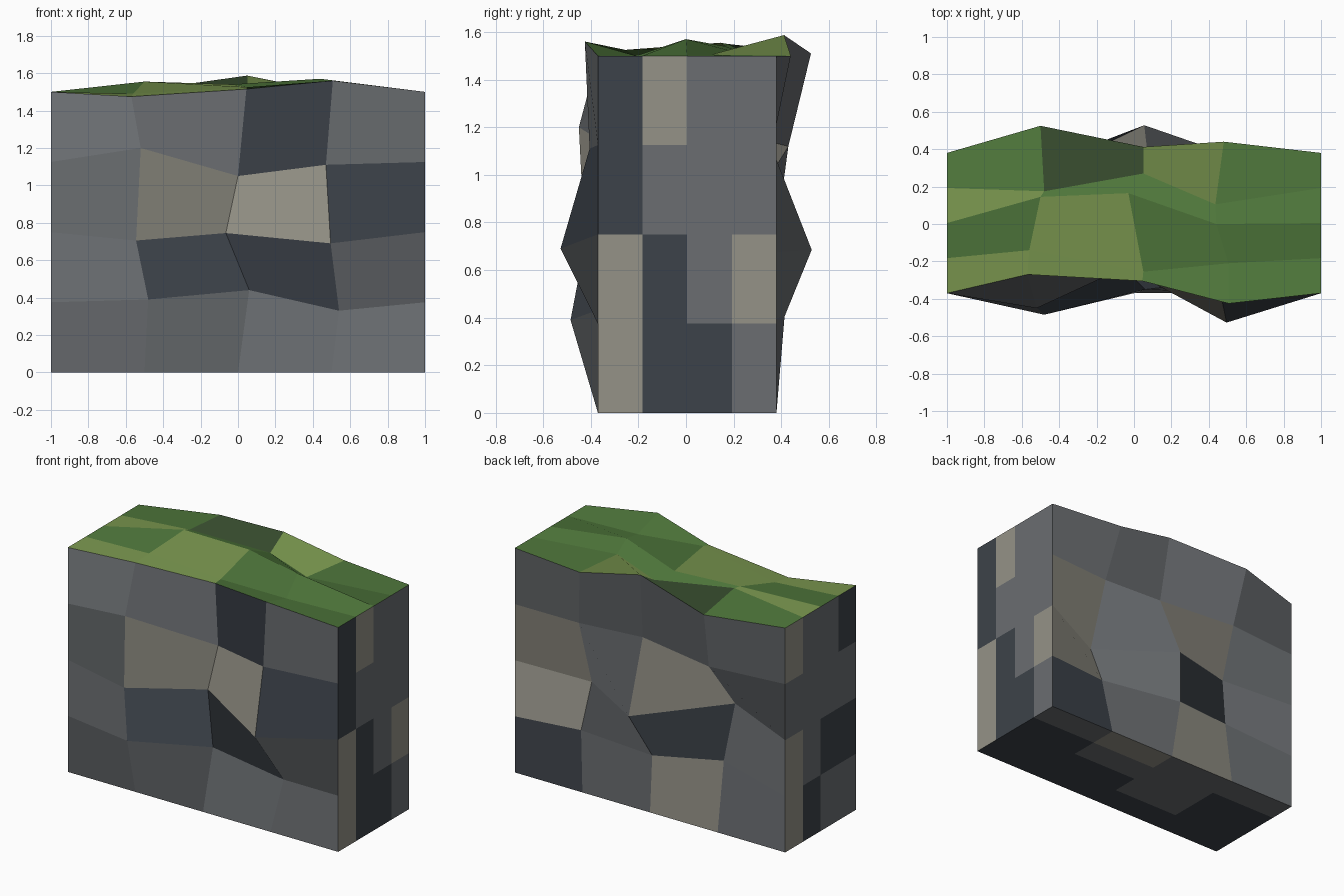
import bpy
import bmesh

cube = bpy.data.objects.get("Cube")
if cube:
    bpy.data.objects.remove(cube, do_unlink=True)

N = 4  # cells along each edge of the block


def material(name, rgb):
    mat = bpy.data.materials.new(name)
    mat.use_nodes = True
    color = (*rgb, 1)
    mat.diffuse_color = color
    mat.node_tree.nodes["Principled BSDF"].inputs["Base Color"].default_value = color
    return mat


# Palette: one letter per colour, used by the cell patterns below
PALETTE = {
    "g": material("stone_grey", (.145, .155, .165)),
    "l": material("stone_light", (.30, .29, .245)),
    "d": material("stone_dark", (.046, .055, .068)),
    "L": material("grass_light", (.195, .31, .078)),
    "M": material("grass_green", (.08, .19, .045)),
    "D": material("grass_dark", (.045, .085, .032)),
}

# Regular lattice; the outer ends and the base stay flat
nodes = {}
for i in range(N + 1):
    for j in range(N + 1):
        for k in range(N + 1):
            nodes[i, j, k] = (-1 + i / 2, -.37 + j * .75 / N, k * 1.5 / N)


def displace(key, rows):
    """Replace the inner nodes of a face; each row runs from -x to +x."""
    for b, row in enumerate(rows):
        for a, position in enumerate(row):
            nodes[key(a + 1, b)] = position


# Rough front, lower row first
displace(lambda a, b: (a, 0, b + 1), [
    [(-.48, -.485, .39), (.06, -.35, .44), (.54, -.29, .33)],
    [(-.545, -.425, .705), (-.065, -.225, .745), (.495, -.527, .69)],
    [(-.52, -.45, 1.2), (0, -.21, 1.05), (.47, -.405, 1.11)],
])
# Rough back, lower row first
displace(lambda a, b: (a, N, b + 1), [
    [(-.5, .315, .455), (-.04, .414, .405), (.545, .33, .385)],
    [(-.535, .245, .82), (.055, .528, .685), (.545, .217, .665)],
    [(-.47, .43, 1.12), (.075, .35, 1.14), (.54, .36, 1.115)],
])
# Uneven top, front row first
displace(lambda a, b: (a, b, N), [
    [(-.57, -.27, 1.475), (.045, -.305, 1.515), (.507, -.425, 1.56)],
    [(-.56, -.14, 1.49), (.05, -.255, 1.525), (.505, -.21, 1.5)],
    [(-.5, .145, 1.555), (-.03, .165, 1.54), (.44, 0, 1.57)],
    [(-.48, .175, 1.55), (.05, .27, 1.5), (.435, .105, 1.505)],
    [(-.5, .525, 1.51), (.05, .412, 1.587), (.48, .44, 1.5)],
])


def build(name, patches):
    """Make one object from patches of (node key, outward flip, cell pattern)."""
    bm = bmesh.new()
    verts = {}

    def vert(key):
        if key not in verts:
            verts[key] = bm.verts.new(nodes[key])
        return verts[key]

    letters = sorted({c for patch in patches for c in patch[2] if c != " "})
    for key, flip, pattern in patches:
        for b, row in enumerate(pattern.split()):
            for a, letter in enumerate(row):
                corners = [(a + 1, b), (a + 1, b + 1), (a, b + 1), (a, b)]
                if flip:
                    corners.reverse()
                face = bm.faces.new([vert(key(*c)) for c in corners])
                face.material_index = letters.index(letter)
    mesh = bpy.data.meshes.new(name)
    bm.to_mesh(mesh)
    bm.free()
    for letter in letters:
        mesh.materials.append(PALETTE[letter])
    obj = bpy.data.objects.new(name, mesh)
    bpy.context.collection.objects.link(obj)
    return obj


# Stone body: patterns run from the lowest row up (base: from the front back)
build("stone_body", [
    (lambda a, b: (a, 0, b), False, "gggg gddg glld ggdg"),  # front
    (lambda a, b: (a, N, b), True, "glgd gdgl glgl gggg"),   # back
    (lambda a, b: (N, a, b), False, "lddg ldgl dggg dlgg"),  # end at +x
    (lambda a, b: (0, a, b), True, "ggdl ddgl gggg dggl"),   # end at -x
    (lambda a, b: (a, b, 0), True, "dddd dgdd dggd gglg"),   # base
])

# Grass top: pattern runs from the front row to the back row
build("grass_top", [
    (lambda a, b: (a, b, N), False, "LLMM MLMM LMMM MDLM"),
])
